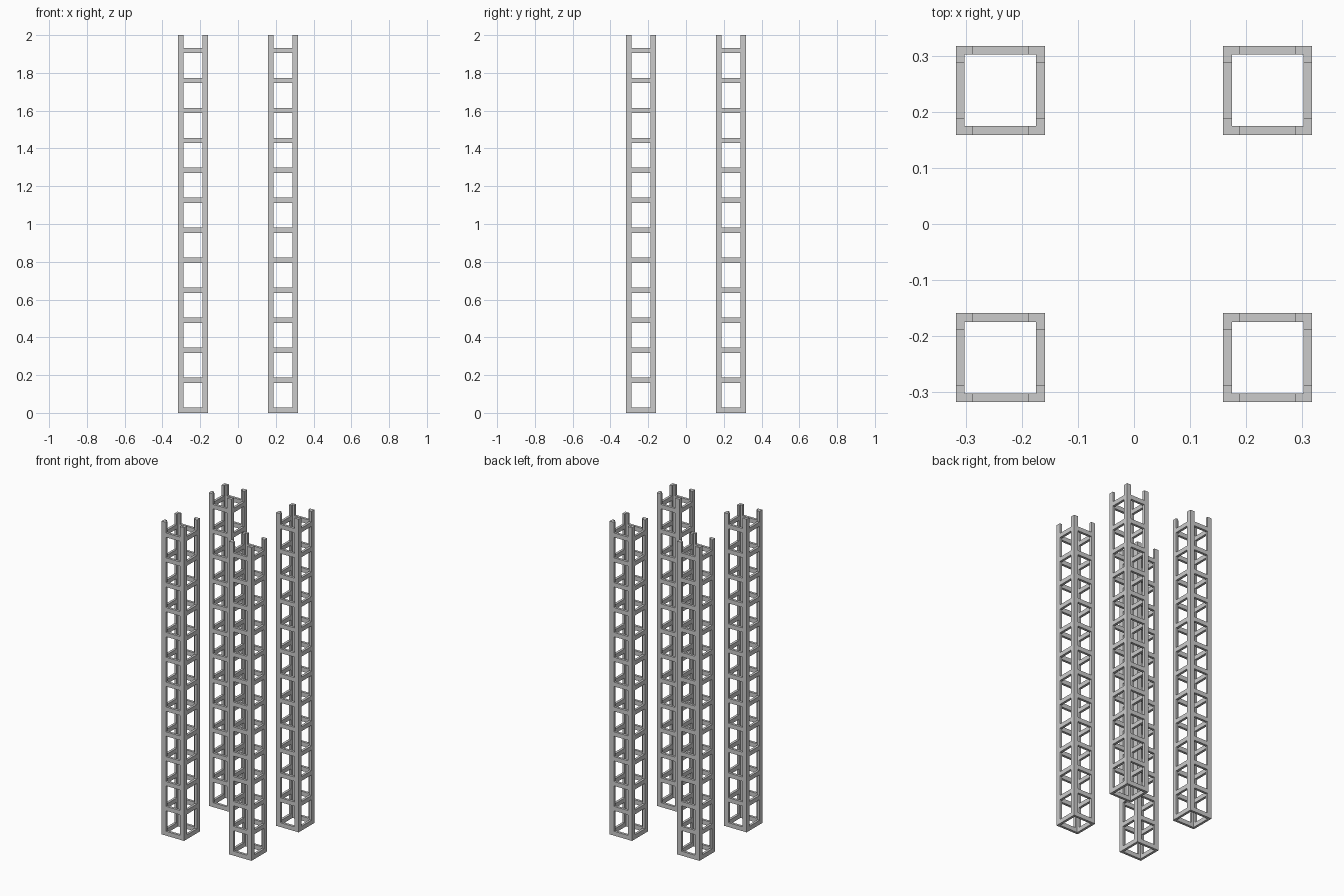
import bpy, bmesh

if "Cube" in bpy.data.objects:
    bpy.data.objects.remove(bpy.data.objects["Cube"])

U = 2 / 12.6        # tower width and rung pitch
H = U / 2
LEG = 0.03          # angle-iron leg width
T = 0.0155          # metal thickness
RUNG = 0.028        # rung height
HEIGHT = 2.0
TURNS = [lambda x, y: (x, y), lambda x, y: (-y, x),
         lambda x, y: (-x, -y), lambda x, y: (y, -x)]


def prism(bm, points, z0, z1):
    """Extrude a counter-clockwise outline from z0 up to z1."""
    low = [bm.verts.new((x, y, z0)) for x, y in points]
    high = [bm.verts.new((x, y, z1)) for x, y in points]
    bm.faces.new(low[::-1])
    bm.faces.new(high)
    n = len(points)
    for i in range(n):
        j = (i + 1) % n
        bm.faces.new((low[i], low[j], high[j], high[i]))


def make_mesh(name, build):
    bm = bmesh.new()
    build(bm)
    mesh = bpy.data.meshes.new(name)
    bm.to_mesh(mesh)
    bm.free()
    return mesh


# L-shaped corner posts
def posts(bm):
    angle = [(-H, -H), (-H + LEG, -H), (-H + LEG, -H + T),
             (-H + T, -H + T), (-H + T, -H + LEG), (-H, -H + LEG)]
    for turn in TURNS:
        prism(bm, [turn(x, y) for x, y in angle], 0, HEIGHT)


# Flat rungs between the posts on all four sides
def rungs(bm):
    e = H - LEG
    bar = [(-e, -H), (e, -H), (e, -H + T), (-e, -H + T)]
    for level in range(13):
        z = level * U
        for turn in TURNS:
            prism(bm, [turn(x, y) for x, y in bar], z, z + RUNG)


post_mesh = make_mesh("corner_posts", posts)
rung_mesh = make_mesh("rungs", rungs)

# Four identical towers
for side, sx in (("left", -1), ("right", 1)):
    for end, sy in (("front", -1), ("back", 1)):
        for part, mesh in (("corner_posts", post_mesh), ("rungs", rung_mesh)):
            ob = bpy.data.objects.new(f"{end}_{side}_{part}", mesh)
            ob.location = (sx * 1.5 * U, sy * 1.5 * U, 0)
            bpy.context.collection.objects.link(ob)
